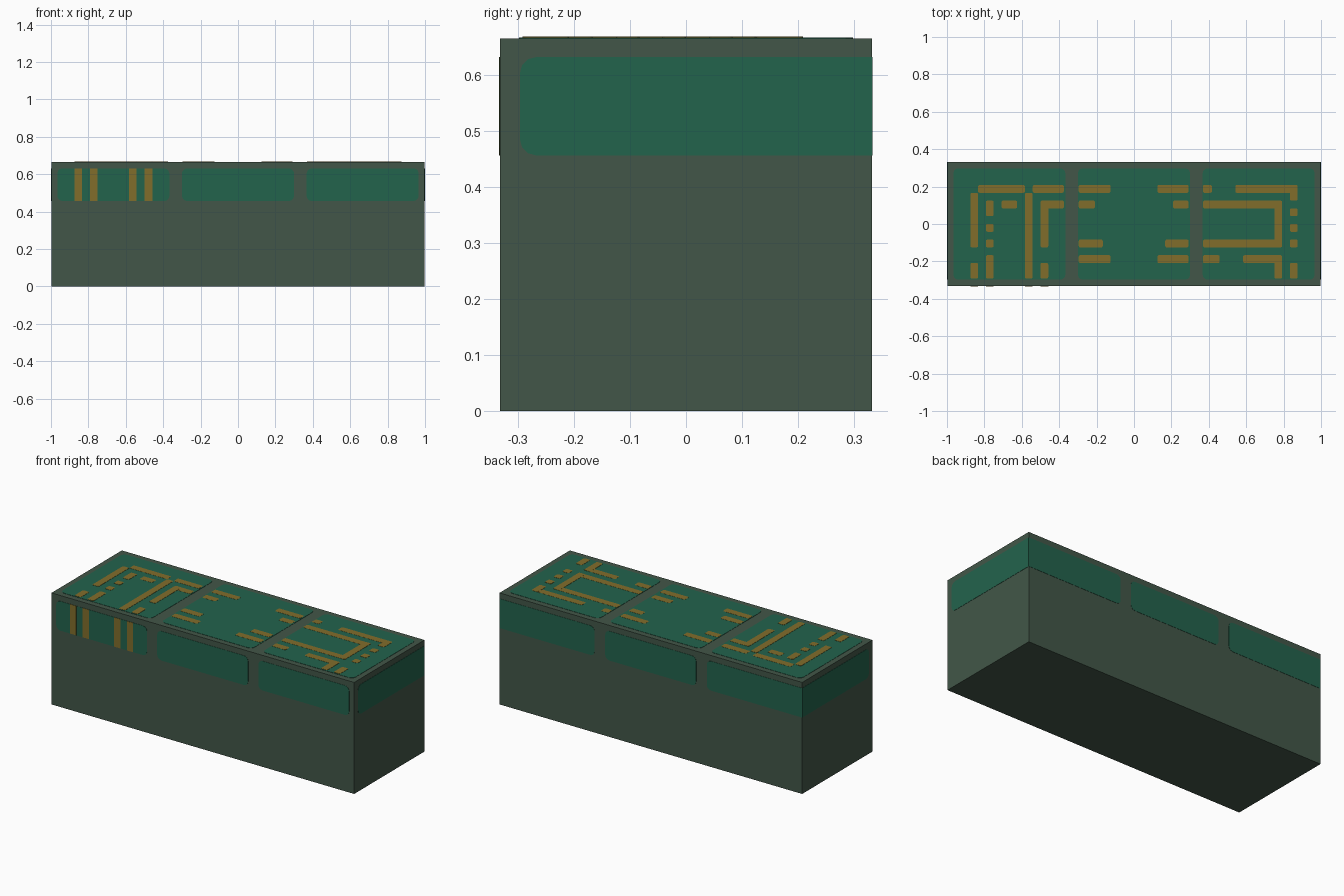
import bpy, bmesh, math
from mathutils import Vector

if "Cube" in bpy.data.objects:
    bpy.data.objects.remove(bpy.data.objects["Cube"])

L, W, H = 0.998, 0.3313, 0.6647      # half length, half width, height of the body
GREEN_T, GOLD_H, GOLD_V = 0.0015, 0.0022, 0.0028   # plate thicknesses


def material(name, rgb):
    m = bpy.data.materials.new(name)
    m.diffuse_color = (*rgb, 1)
    m.use_nodes = True
    m.node_tree.nodes["Principled BSDF"].inputs["Base Color"].default_value = m.diffuse_color
    return m


grey = material("dark grey green", (0.0545, 0.094, 0.065))
green = material("board green", (0.0165, 0.125, 0.073))
gold = material("copper gold", (0.222, 0.154, 0.0242))

# Each side of the body: origin, right, up (plate coordinates match the grid)
X, Y, Z = Vector((1, 0, 0)), Vector((0, 1, 0)), Vector((0, 0, 1))
SIDES = {
    "top": (Z * H, X, Y),
    "front": (-Y * W, X, Z),
    "back": (Y * W, -X, Z),
    "right": (X * L, Y, Z),
    "left": (-X * L, -Y, Z),
}


def outline(a, b, c, d, radii):
    """Rectangle a..b by c..d with rounded left and right ends."""
    pts = []
    for i, (x, y, sx, sy) in enumerate([(b, d, 1, 1), (a, d, -1, 1), (a, c, -1, -1), (b, c, 1, -1)]):
        r = radii[0] if sx < 0 else radii[1]
        if r == 0:
            pts.append((x, y))
            continue
        for k in range(4):
            t = math.pi / 2 * (i + k / 3)
            pts.append((x - sx * r + r * math.cos(t), y - sy * r + r * math.sin(t)))
    return pts


def plates(name, side, rects, thick, mat, r=0.0):
    """Thin plates on one side; each rect is a, b, c, d and optional end radii."""
    origin, u, v = SIDES[side]
    n = u.cross(v)
    bm = bmesh.new()
    for a, b, c, d, *radii in rects:
        pts = outline(a, b, c, d, radii or (r, r))
        low = [bm.verts.new(origin + u * p + v * q) for p, q in pts]
        top = [bm.verts.new(w.co + n * thick) for w in low]
        bm.faces.new(top)
        bm.faces.new(low[::-1])
        for i in range(len(low)):
            j = (i + 1) % len(low)
            bm.faces.new((low[i], low[j], top[j], top[i]))
    finish(name, bm, mat)


def finish(name, bm, mat):
    me = bpy.data.meshes.new(name)
    bm.to_mesh(me)
    bm.free()
    me.materials.append(mat)
    bpy.context.collection.objects.link(bpy.data.objects.new(name, me))


# Main block
bm = bmesh.new()
bmesh.ops.create_cube(bm, size=1)
for w in bm.verts:
    w.co = Vector((w.co.x * 2 * L, w.co.y * 2 * W, (w.co.z + 0.5) * H))
finish("body", bm, grey)

# Green panels: three per long side, one on each end
R = 0.028
thirds = [(-0.966, -0.367), (-0.30, 0.30), (0.367, 0.966)]
Z0, Z1 = 0.456, 0.631
plates("top_panels", "top", [(a, b, -0.298, 0.298) for a, b in thirds], GREEN_T, green, R)
plates("front_panels", "front", [(a, b, Z0, Z1) for a, b in thirds], GREEN_T, green, R)
plates("back_panels", "back", [(-L, -0.37, Z0, Z1, 0, R), (-0.30, 0.30, Z0, Z1, R, R),
                               (0.37, L, Z0, Z1, R, 0)], GREEN_T, green)
plates("right_panel", "right", [(-0.296, W, Z0, Z1, R, 0)], GREEN_T, green)
plates("left_panel", "left", [(-W, 0.296, Z0, Z1, 0, R)], GREEN_T, green)

# Copper tracks on the top, in steps of 1/24
S = 1 / 24
rows = {4: [(-20, -14), (-13, -9), (-7.1, -3), (3, 7), (8.85, 10), (13, 21)],
        2: [(-17, -15), (-12, -9), (-7.1, -5), (5, 7), (8.85, 19)],
        -3: [(-7.1, -4), (4, 7), (8.85, 19)],
        -5: [(-7.1, -3), (3, 7), (8.85, 11), (14, 19)]}
columns = {-21: [(-3, 4), (-7, -5)],
           -19: [(1, 3), (-1, 0), (-3, -2), (-7, -4)],
           -14: [(-7, 4)],
           -12: [(-3, 3), (-7, -5)],
           18: [(-3, 3), (-7, -4)],
           20: [(3, 5), (1, 2), (-1, 0), (-3, -2), (-7, -5)]}
plates("cross_tracks", "top", [(a * S, b * S, y * S, (y + 1) * S)
                               for y, runs in rows.items() for a, b in runs], GOLD_H, gold, 0.008)
plates("long_tracks", "top", [(x * S, (x + 1) * S, a * S, b * S)
                              for x, runs in columns.items() for a, b in runs], GOLD_V, gold, 0.008)

# Copper stripes running down the front
plates("front_stripes", "front", [(x * S, (x + 1) * S, Z0, Z1)
                                  for x in (-21, -19, -14, -12)], GOLD_H, gold)
